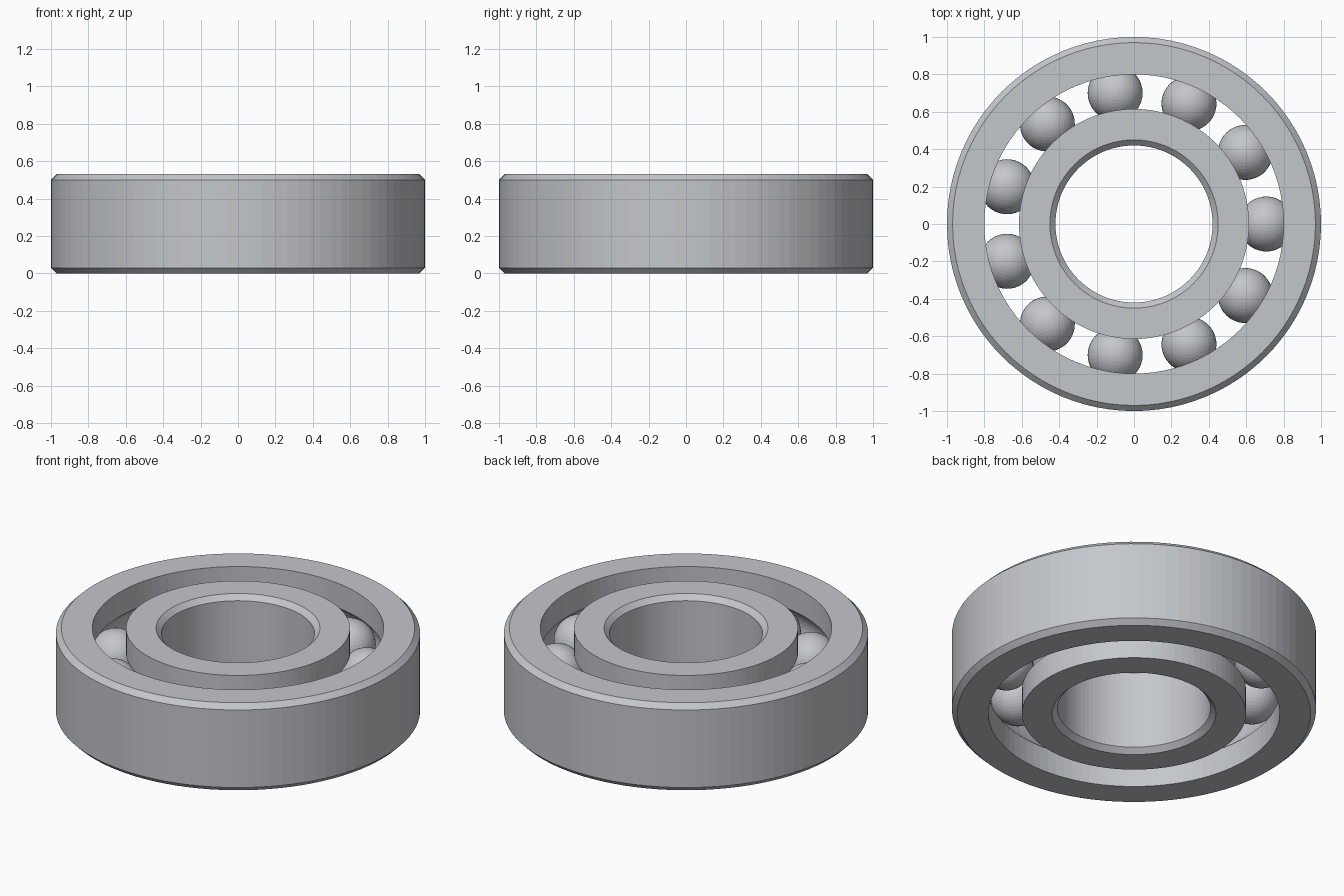
import bpy
import bmesh
from math import acos, cos, sin, pi, tau
from mathutils import Matrix

HEIGHT = 0.53
MID = HEIGHT / 2
CHAMFER = 0.03
PITCH = 0.7075      # radius of the circle of ball centres
BALL = 0.147
GROOVE = 0.149
BALLS = 11
SEGMENTS = 96

if "Cube" in bpy.data.objects:
    bpy.data.objects.remove(bpy.data.objects["Cube"])

steel = bpy.data.materials.new("steel grey")
steel.use_nodes = True
colour = (0.55, 0.57, 0.60, 1)
steel.diffuse_color = colour
steel.node_tree.nodes["Principled BSDF"].inputs["Base Color"].default_value = colour


def add_object(name, bm):
    mesh = bpy.data.meshes.new(name)
    bm.to_mesh(mesh)
    bm.free()
    mesh.materials.append(steel)
    obj = bpy.data.objects.new(name, mesh)
    bpy.context.collection.objects.link(obj)
    return obj


def race(name, plain, grooved):
    """Revolve a ring: chamfered wall at radius plain, ball groove at radius grooved."""
    side = 1 if plain > grooved else -1
    inset = plain - side * CHAMFER
    profile = [(inset, 0), (plain, CHAMFER), (plain, HEIGHT - CHAMFER),
               (inset, HEIGHT), (grooved, HEIGHT)]
    # Groove arc, from top to bottom
    half = acos(abs(grooved - PITCH) / GROOVE)
    steps = 12
    for i in range(steps + 1):
        a = half * (1 - 2 * i / steps)
        profile.append((PITCH + side * GROOVE * cos(a), MID + GROOVE * sin(a)))
    profile.append((grooved, 0))

    bm = bmesh.new()
    rings = []
    for s in range(SEGMENTS):
        t = tau * s / SEGMENTS
        rings.append([bm.verts.new((r * cos(t), r * sin(t), z)) for r, z in profile])
    count = len(profile)
    for s in range(SEGMENTS):
        here, there = rings[s], rings[(s + 1) % SEGMENTS]
        for i in range(count):
            j = (i + 1) % count
            bm.faces.new((here[i], there[i], there[j], here[j]))
    bmesh.ops.recalc_face_normals(bm, faces=bm.faces)
    return add_object(name, bm)


# Outer and inner rings
race("outer_ring", 1.0, 0.80)
race("inner_ring", 0.42, 0.615)

# Balls, evenly spaced in the groove
for n in range(BALLS):
    place = Matrix.Rotation(tau * n / BALLS, 4, 'Z') @ Matrix.Translation((PITCH, 0, MID))
    bm = bmesh.new()
    bmesh.ops.create_uvsphere(bm, u_segments=40, v_segments=24, radius=BALL, matrix=place)
    add_object(f"ball_{n + 1}", bm)
